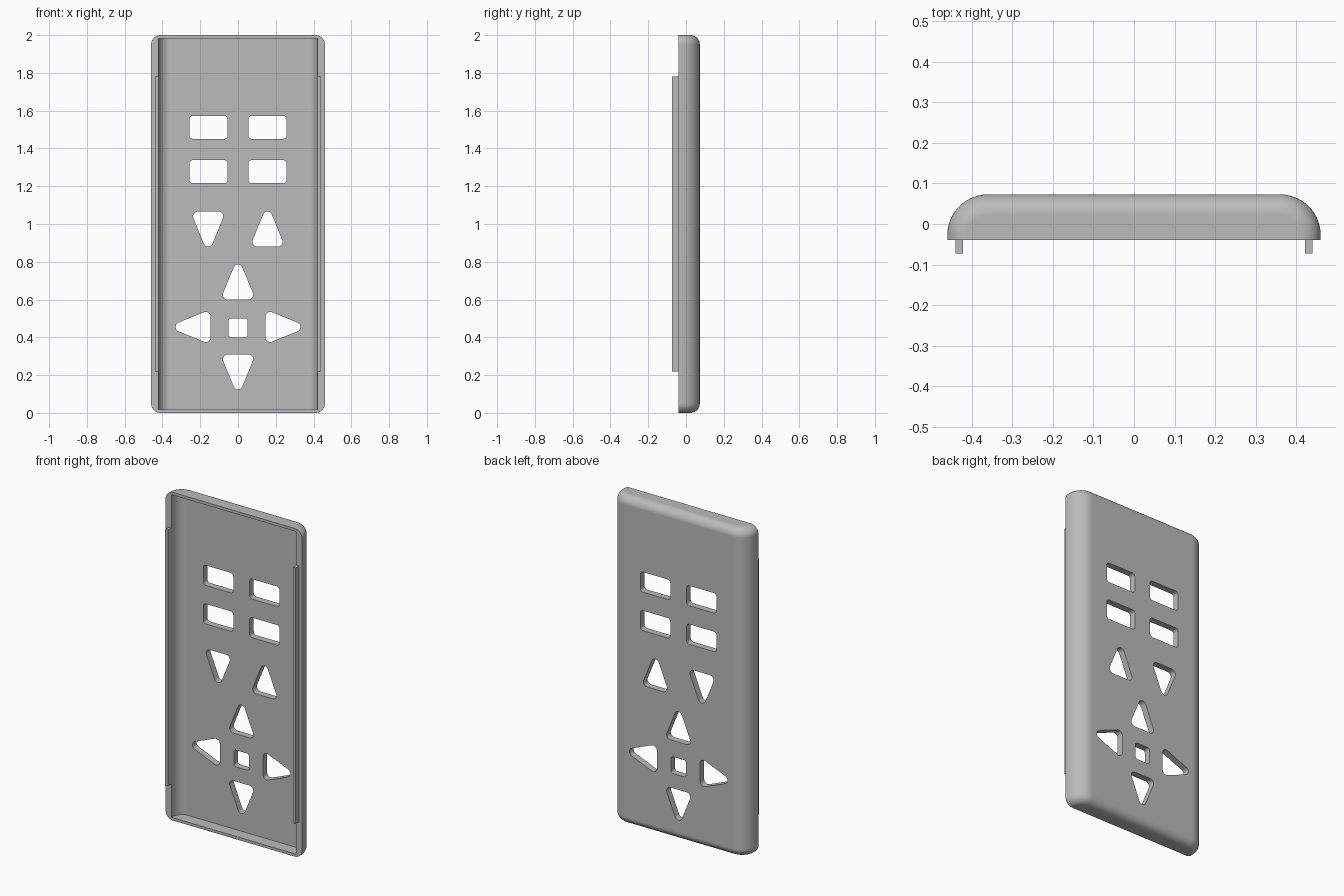
import bpy
import bmesh
from math import atan2, cos, pi, sin, sqrt

cube = bpy.data.objects.get("Cube")
if cube:
    bpy.data.objects.remove(cube)

grey = bpy.data.materials.new("plain grey")
grey.use_nodes = True
colour = (0.5, 0.5, 0.5, 1)
grey.diffuse_color = colour
grey.node_tree.nodes["Principled BSDF"].inputs["Base Color"].default_value = colour

FRONT, BACK, HEIGHT = -0.04, 0.073, 2.0


def make_object(name, bm):
    bmesh.ops.recalc_face_normals(bm, faces=bm.faces)
    mesh = bpy.data.meshes.new(name)
    bm.to_mesh(mesh)
    bm.free()
    mesh.materials.append(grey)
    obj = bpy.data.objects.new(name, mesh)
    bpy.context.collection.objects.link(obj)
    return obj


def loft(bm, rings):
    """Skin a list of equal-length rings and cap both ends."""
    rings = [[bm.verts.new(p) for p in ring] for ring in rings]
    for a, b in zip(rings, rings[1:]):
        for i in range(len(a)):
            j = (i + 1) % len(a)
            bm.faces.new((a[i], a[j], b[j], b[i]))
    bm.faces.new(rings[0])
    bm.faces.new(rings[-1])


def tray_ring(half, front, back, radius, z, steps=14):
    """Cross-section with two rounded back corners and an open-side flat."""
    arc = [(radius * cos(pi / 2 * i / steps), radius * sin(pi / 2 * i / steps))
           for i in range(steps + 1)]
    right = [(half - radius + x, back - radius + y, z) for x, y in arc]
    left = [(-x, y, z) for x, y, z in reversed(right)]
    return [(half, front, z)] + right + left + [(-half, front, z)]


def rounded(corners, radius, steps=7):
    """Outline around counter-clockwise corner centres, grown by a radius."""
    points = []
    n = len(corners)
    for i, (cx, cz) in enumerate(corners):
        px, pz = corners[i - 1]
        nx, nz = corners[(i + 1) % n]
        start = atan2(cz - pz, cx - px) - pi / 2
        turn = (atan2(nz - cz, nx - cx) - pi / 2 - start) % (2 * pi)
        for k in range(steps + 1):
            a = start + turn * k / steps
            points.append((cx + radius * cos(a), cz + radius * sin(a)))
    return points


def punch(bm, outline):
    loft(bm, [[(x, y, z) for x, z in outline] for y in (-0.02, 0.12)])


def rectangle(x, z, w, h, r):
    a, b = w / 2 - r, h / 2 - r
    return rounded([(x - a, z - b), (x + a, z - b), (x + a, z + b), (x - a, z + b)], r)


def triangle(x, z, angle, length=0.185, width=0.16, r=0.025):
    """Arrow shape centred on x, z; angle 0 points up."""
    a, b = width / 2 - r, length / 2 - r
    c, s = cos(angle), sin(angle)
    return rounded([(x + c * u - s * v, z + s * u + c * v)
                    for u, v in ((-a, -b), (a, -b), (0, b))], r)


# Outer shell with rounded ends
FILLET, STEPS = 0.05, 10
ends = [(FILLET * (1 - sin(pi / 2 * i / STEPS)), FILLET * (1 - cos(pi / 2 * i / STEPS)))
        for i in range(STEPS + 1)]
levels = [(d, z) for d, z in ends] + [(d, HEIGHT - z) for d, z in reversed(ends)]
bm = bmesh.new()
loft(bm, [tray_ring(0.46 - d, FRONT, BACK - d, 0.1 - d, z) for d, z in levels])
shell = make_object("cover_shell", bm)

# Hollow interior
bm = bmesh.new()
loft(bm, [tray_ring(0.42, -0.1, 0.033, 0.06, z) for z in (0.017, HEIGHT - 0.017)])
cavity = make_object("cavity_cutter", bm)

# Button openings
bm = bmesh.new()
for x in (-0.156, 0.156):
    for z in (1.277, 1.512):
        punch(bm, rectangle(x, z, 0.202, 0.122, 0.018))
punch(bm, rectangle(0, 0.45, 0.102, 0.102, 0.015))
for x, z, angle in ((-0.158, 0.973, pi), (0.156, 0.973, 0), (0, 0.693, 0),
                    (0, 0.217, pi), (-0.238, 0.455, pi / 2), (0.238, 0.455, -pi / 2)):
    punch(bm, triangle(x, z, angle))
buttons = make_object("button_cutter", bm)

# Cut, bake the result and drop the cutters
for cutter in (cavity, buttons):
    cutter.hide_render = True
    mod = shell.modifiers.new("cut", "BOOLEAN")
    mod.operation = "DIFFERENCE"
    mod.solver = "EXACT"
    mod.object = cutter
graph = bpy.context.evaluated_depsgraph_get()
baked = bpy.data.meshes.new_from_object(shell.evaluated_get(graph))
shell.modifiers.clear()
shell.data = baked
shell.data.name = "cover_shell"
for cutter in (cavity, buttons):
    bpy.data.objects.remove(cutter)

# Smooth curves, crisp edges
bpy.ops.object.select_all(action="DESELECT")
shell.select_set(True)
bpy.context.view_layer.objects.active = shell
bpy.ops.object.shade_smooth_by_angle(angle=pi / 6)
weighted = shell.modifiers.new("flat_faces", "WEIGHTED_NORMAL")
weighted.keep_sharp = True

# Locating rails along both long edges
for name, side in (("left_rail", 1), ("right_rail", -1)):
    bm = bmesh.new()
    loft(bm, [[(side * x, y, z) for x, y in
               ((0.422, -0.073), (0.44, -0.073), (0.44, -0.035), (0.422, -0.035))]
              for z in (0.22, 1.78)])
    make_object(name, bm)
